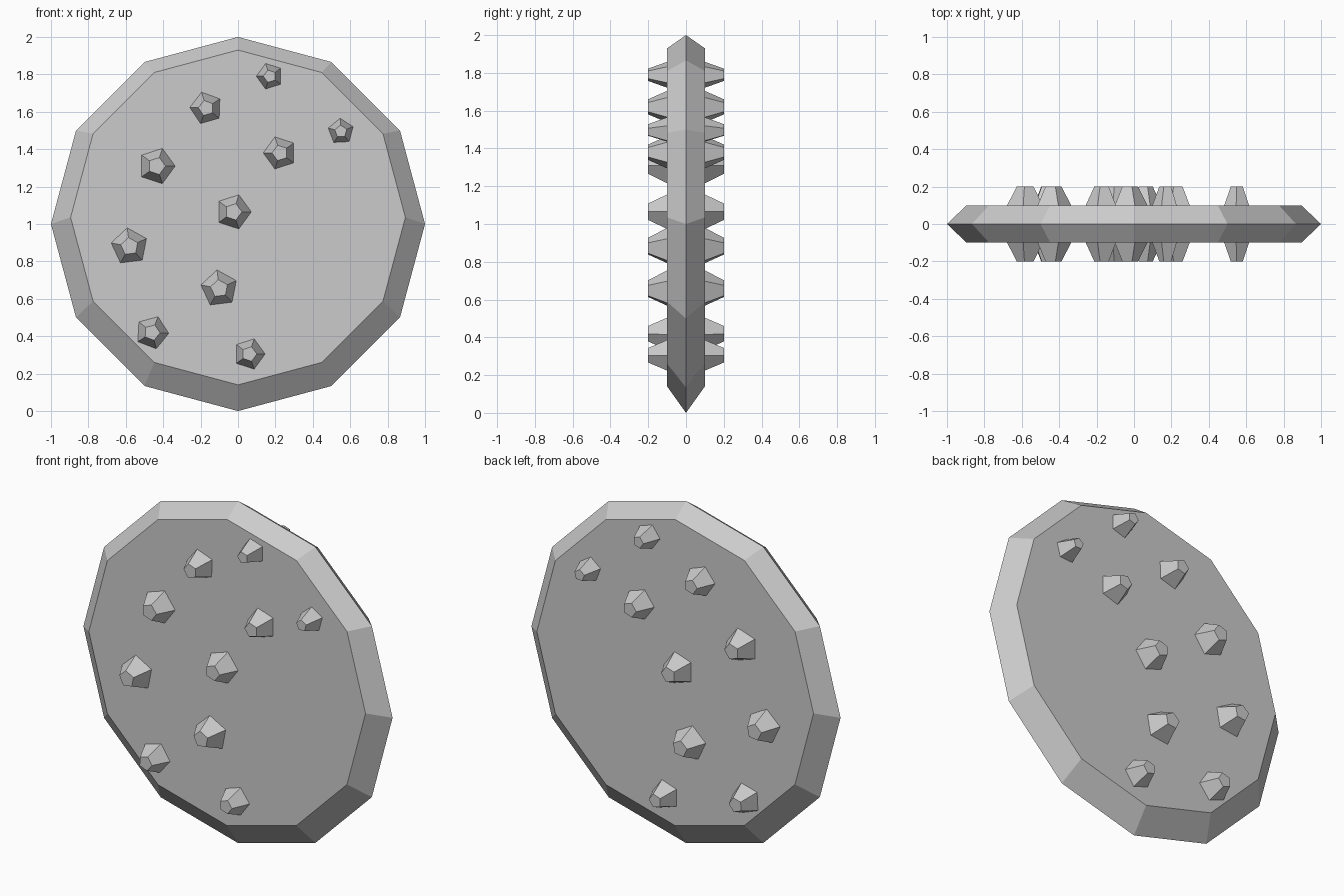
import bpy, bmesh
from math import cos, sin, radians, tau

if "Cube" in bpy.data.objects:
    bpy.data.objects.remove(bpy.data.objects["Cube"])


def loft(name, rings):
    """Solid from rings of (x, y, z, radius, sides, phase in degrees) facing along y."""
    bm = bmesh.new()
    loops = []
    for x, y, z, r, n, ph in rings:
        angles = [radians(ph) + tau * i / n for i in range(n)]
        loops.append([bm.verts.new((x + r * cos(a), y, z + r * sin(a))) for a in angles])
    for a, b in zip(loops, loops[1:]):
        n = len(a)
        for i in range(n):
            bm.faces.new((a[i], a[(i + 1) % n], b[(i + 1) % n], b[i]))
    bm.faces.new(loops[0])
    bm.faces.new(loops[-1])
    bmesh.ops.recalc_face_normals(bm, faces=bm.faces)
    mesh = bpy.data.meshes.new(name)
    bm.to_mesh(mesh)
    bm.free()
    ob = bpy.data.objects.new(name, mesh)
    bpy.context.collection.objects.link(ob)
    return ob


# Twelve-sided plate with a bevelled rim; the flat faces sit slightly high
loft("plate", [(0, -0.1, 1.035, 0.895, 12, 0),
               (0, 0.0, 1.0, 1.0, 12, 0),
               (0, 0.1, 1.035, 0.895, 12, 0)])

# Five-sided tapered studs: x, z, base radius, rotation
studs = [(0.17, 1.79, 0.072, 108), (-0.17, 1.62, 0.088, 106),
         (0.55, 1.495, 0.07, 93), (0.225, 1.38, 0.09, 108),
         (-0.435, 1.31, 0.099, 0), (-0.025, 1.065, 0.096, 0),
         (-0.58, 0.88, 0.1, 97), (-0.1, 0.655, 0.1, 97),
         (-0.46, 0.42, 0.09, -3), (0.06, 0.305, 0.085, 0)]
for i, (x, z, r, ph) in enumerate(studs, 1):
    for side, s in (("front", -1), ("back", 1)):
        loft(f"stud_{side}_{i}", [(x, s * 0.1, z, r, 5, ph),
                                  (x, s * 0.2, z, r * 0.48, 5, ph)])
